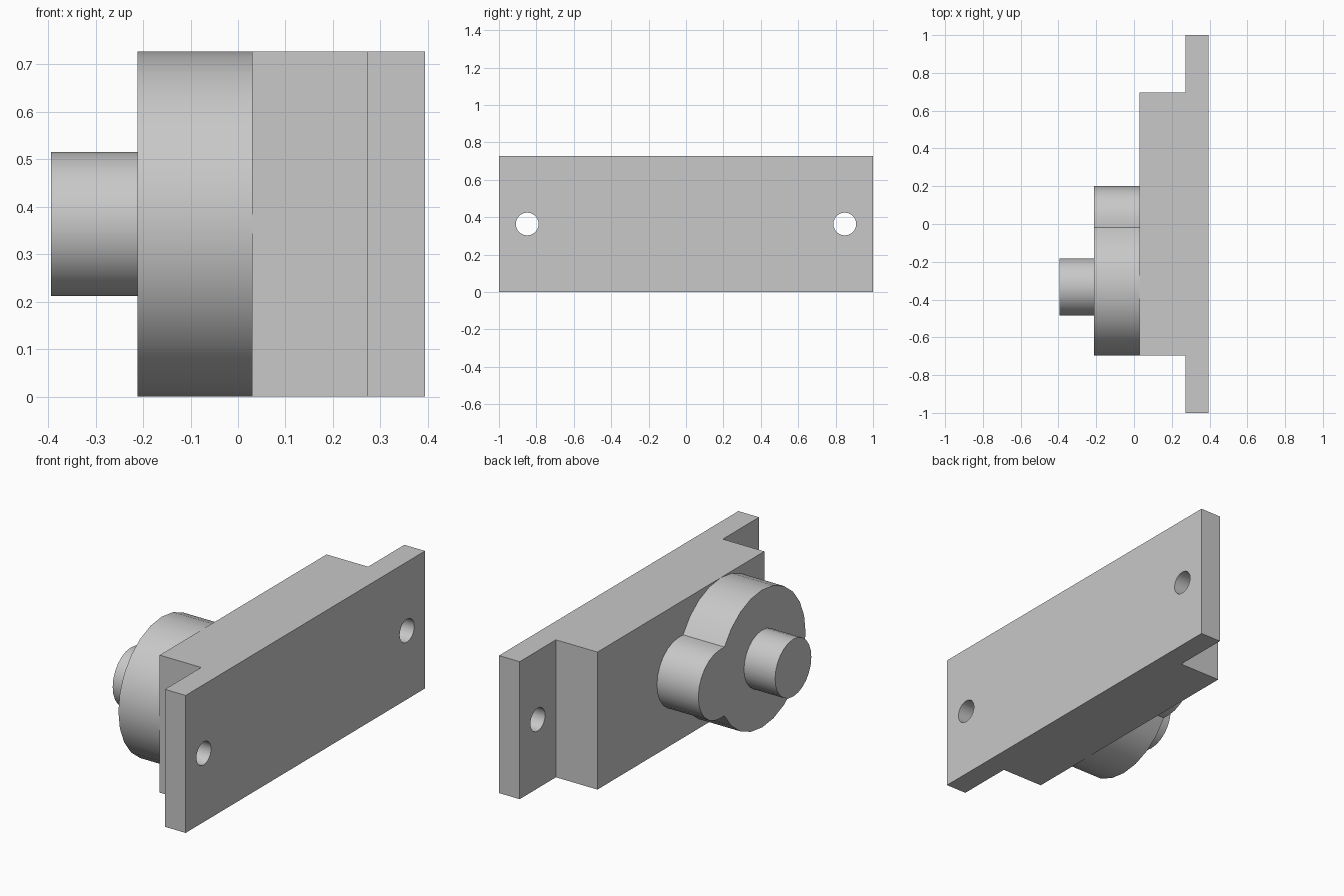
import bpy, bmesh
from math import cos, sin, radians
from mathutils import Vector

cube = bpy.data.objects.get("Cube")
if cube:
    bpy.data.objects.remove(cube, do_unlink=True)

HEIGHT = 0.727
MID = HEIGHT / 2
AXIS_Y = -0.333          # output shaft axis
STEP = 15                # degrees per facet

grey = bpy.data.materials.new("grey_plastic")
grey.use_nodes = True
grey.diffuse_color = (0.58, 0.58, 0.58, 1)
grey.node_tree.nodes["Principled BSDF"].inputs["Base Color"].default_value = grey.diffuse_color


def extrude(name, points, vector, smooth=False):
    """Extrude a closed 3D outline along a vector into a solid."""
    bm = bmesh.new()
    face = bm.faces.new([bm.verts.new(p) for p in points])
    new = bmesh.ops.extrude_face_region(bm, geom=[face], use_keep_orig=True)["geom"]
    moved = [v for v in new if isinstance(v, bmesh.types.BMVert)]
    bmesh.ops.translate(bm, verts=moved, vec=Vector(vector))
    bmesh.ops.recalc_face_normals(bm, faces=bm.faces)
    mesh = bpy.data.meshes.new(name)
    bm.to_mesh(mesh)
    bm.free()
    mesh.materials.append(grey)
    obj = bpy.data.objects.new(name, mesh)
    bpy.context.collection.objects.link(obj)
    if smooth:
        shade(obj)
    return obj


def activate(obj):
    bpy.ops.object.select_all(action='DESELECT')
    obj.select_set(True)
    bpy.context.view_layer.objects.active = obj


def shade(obj):
    activate(obj)
    bpy.ops.object.shade_smooth_by_angle(angle=radians(30))


def arc(x, y, radius, start, end):
    """Points of an arc around the x axis, both ends included."""
    return [(x, y + radius * cos(radians(a)), MID + radius * sin(radians(a)))
            for a in range(start, end + 1, STEP)]


# Case with mounting flange: T-shaped plan extruded upwards
half = [(0.03, 0.697), (0.273, 0.697), (0.273, 1.0), (0.394, 1.0)]
plan = half + [(x, -y) for x, y in reversed(half)]
case = extrude("case_and_flange", [(x, y, 0) for x, y in plan], (0, 0, HEIGHT))

# Screw holes through both flange ends
for y in (-0.849, 0.849):
    cutter = extrude("hole_cutter", arc(0.2, y, 0.061, 0, 345), (0.3, 0, 0))
    cutter.hide_render = True
    mod = case.modifiers.new("screw_hole", 'BOOLEAN')
    mod.operation = 'DIFFERENCE'
    mod.solver = 'EXACT'
    mod.object = cutter
    activate(case)
    bpy.ops.object.modifier_apply(modifier=mod.name)
    bpy.data.objects.remove(cutter, do_unlink=True)
shade(case)

# Gear housing: large disc merged with a smaller idler lobe
outline = arc(-0.212, AXIS_Y, MID, 30, 330) + arc(-0.212, 0.018, 0.182, -90, 90)
extrude("gear_housing", outline, (0.242, 0, 0), smooth=True)

# Output shaft
extrude("output_shaft", arc(-0.394, AXIS_Y, 0.1515, 0, 345), (0.182, 0, 0), smooth=True)
